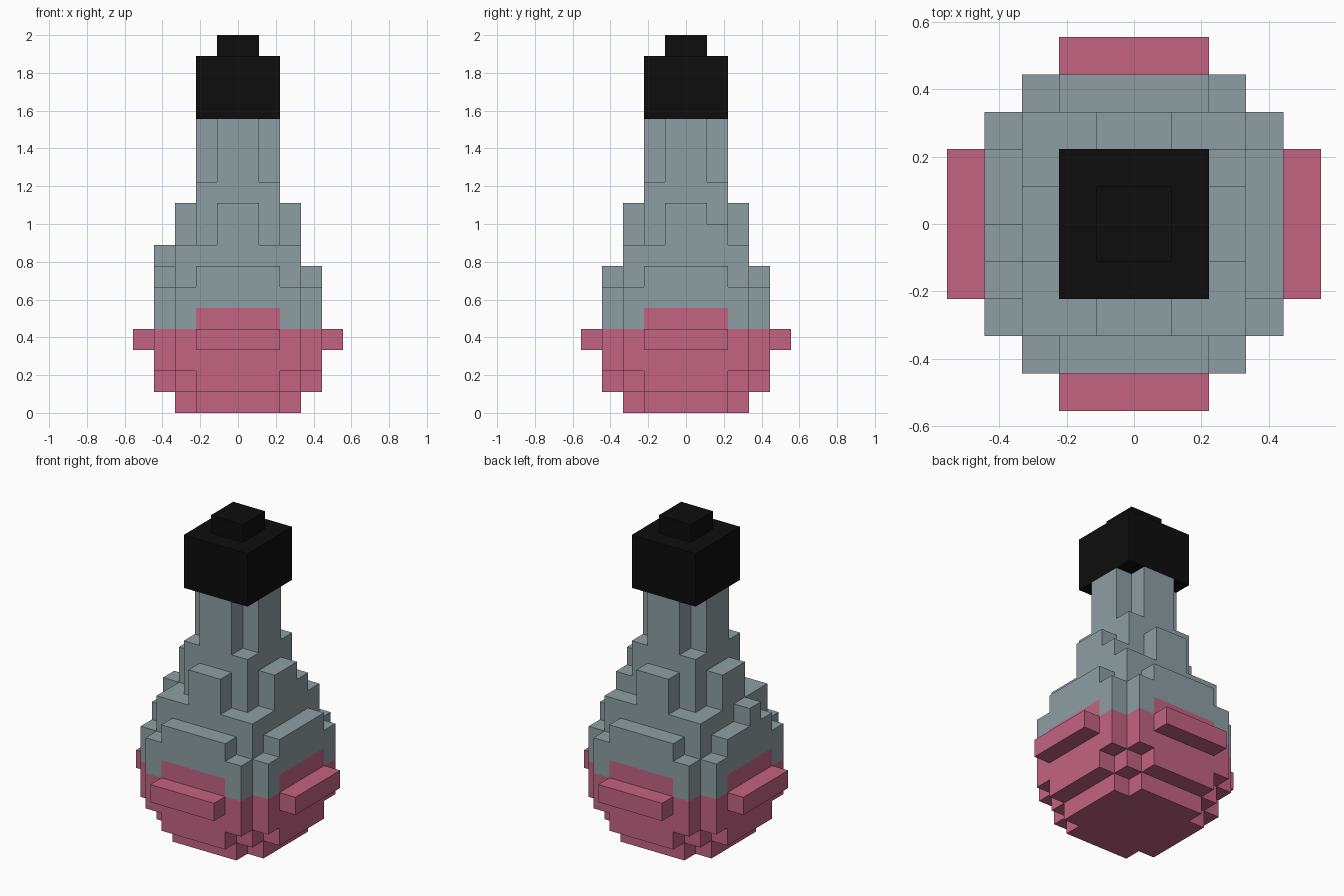
import bpy, bmesh
from mathutils import Vector

if "Cube" in bpy.data.objects:
    bpy.data.objects.remove(bpy.data.objects["Cube"])

U = 1 / 9  # one cube of the block grid; the flask is 18 cubes tall


def material(name, rgb):
    m = bpy.data.materials.new(name)
    m.diffuse_color = (*rgb, 1)
    m.use_nodes = True
    m.node_tree.nodes["Principled BSDF"].inputs["Base Color"].default_value = m.diffuse_color
    return m


PINK = material("pink_liquid", (0.55, 0.125, 0.225))
GREY = material("grey_glass", (0.27, 0.347, 0.367))
BLACK = material("black_stopper", (0.004, 0.004, 0.004))

# Each band: bottom layer, top layer, half sizes of the overlapping rectangles
BANDS = [
    (0, 1, [(3, 2), (2, 3)]),            # foot
    (1, 2, [(4, 2), (2, 4), (3, 3)]),    # lower curve
    (2, 6, [(4, 3), (3, 4)]),            # belly
    (3, 4, [(5, 2), (2, 5)]),            # side ridges
    (6, 7, [(4, 2), (2, 4), (3, 3)]),    # upper curve
    (7, 8, [(3, 3)]),                    # shoulder
    (8, 10, [(3, 1), (1, 3), (2, 2)]),   # neck base
    (10, 11, [(2, 2)]),                  # neck ring
    (11, 14, [(2, 1), (1, 2)]),          # neck
    (14, 17, [(2, 2)]),                  # stopper
    (17, 18, [(1, 1)]),                  # stopper knob
]

cells = set()
for z0, z1, rects in BANDS:
    for hx, hy in rects:
        cells |= {(x, y, z) for x in range(-hx, hx)
                  for y in range(-hy, hy) for z in range(z0, z1)}
# Two odd cubes that break the symmetry
cells |= {(-4, -1, 7), (2, 1, 8)}


def part_of(c):
    x, y, z = c
    if z >= 14:
        return "stopper"
    # the liquid rises one cube higher in the middle of each side
    if z < 4 or (z == 4 and (-2 <= x < 2 or -2 <= y < 2)):
        return "liquid"
    return "glass"


def build(name, mat):
    """Skin of one part: only the cube faces not covered by a neighbour."""
    bm = bmesh.new()
    for c in sorted(cells):
        if part_of(c) != name:
            continue
        mid = Vector(c) + Vector((0.5, 0.5, 0.5))
        for axis in range(3):
            for s in (-1, 1):
                n = Vector((0, 0, 0))
                n[axis] = s
                if tuple(int(a + b) for a, b in zip(c, n)) in cells:
                    continue
                a = Vector((0, 0, 0))
                a[(axis + 1) % 3] = 0.5
                b = n.cross(a)
                f = mid + n * 0.5
                bm.faces.new([bm.verts.new(p * U) for p in
                              (f - a - b, f + a - b, f + a + b, f - a + b)])
    bmesh.ops.remove_doubles(bm, verts=bm.verts, dist=0.001)
    me = bpy.data.meshes.new(name)
    bm.to_mesh(me)
    bm.free()
    me.materials.append(mat)
    bpy.context.collection.objects.link(bpy.data.objects.new(name, me))


build("liquid", PINK)
build("glass", GREY)
build("stopper", BLACK)
